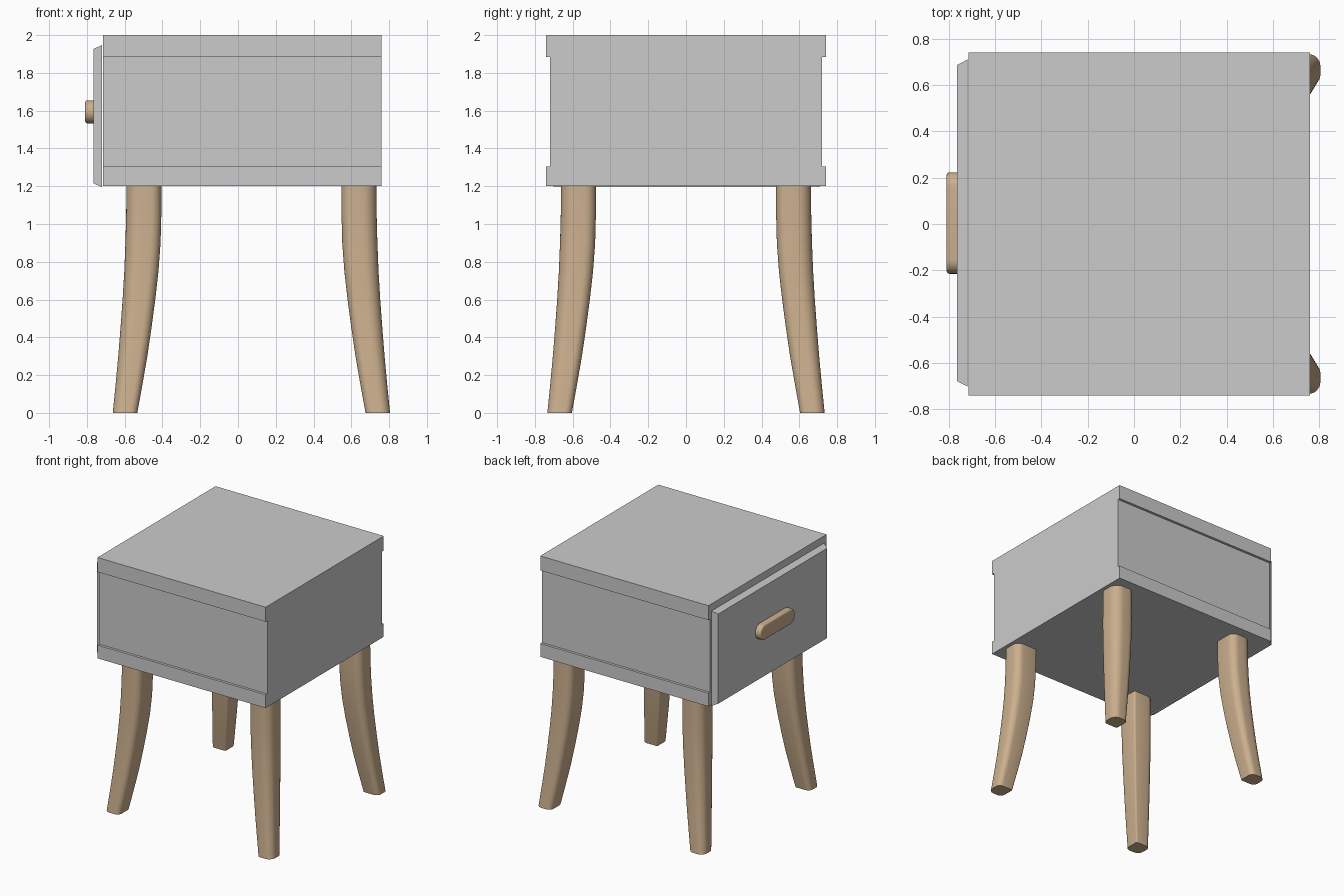
import bpy, bmesh, math

if "Cube" in bpy.data.objects:
    bpy.data.objects.remove(bpy.data.objects["Cube"])


def material(name, rgb):
    m = bpy.data.materials.new(name)
    m.diffuse_color = (*rgb, 1)
    m.use_nodes = True
    m.node_tree.nodes["Principled BSDF"].inputs["Base Color"].default_value = m.diffuse_color
    return m


GREY = material("light grey paint", (0.6, 0.6, 0.6))
WOOD = material("light wood", (0.60, 0.43, 0.27))


def loft(name, rings, mat, smooth=False, bevel=0):
    """Skin a list of equal-length closed rings and cap both ends."""
    bm = bmesh.new()
    vs = [[bm.verts.new(p) for p in ring] for ring in rings]
    n = len(vs[0])
    for a, b in zip(vs, vs[1:]):
        for i in range(n):
            j = (i + 1) % n
            bm.faces.new((a[i], a[j], b[j], b[i]))
    bm.faces.new(vs[0][::-1])
    bm.faces.new(vs[-1])
    bmesh.ops.recalc_face_normals(bm, faces=bm.faces)
    me = bpy.data.meshes.new(name)
    bm.to_mesh(me)
    bm.free()
    me.materials.append(mat)
    ob = bpy.data.objects.new(name, me)
    bpy.context.collection.objects.link(ob)
    if smooth:
        bpy.ops.object.select_all(action='DESELECT')
        ob.select_set(True)
        bpy.context.view_layer.objects.active = ob
        bpy.ops.object.shade_smooth_by_angle(angle=math.radians(50))
    return ob


def arc(cx, cy, r, a0, a1, n):
    return [(cx + r * math.cos(math.radians(a0 + (a1 - a0) * i / n)),
             cy + r * math.sin(math.radians(a0 + (a1 - a0) * i / n)))
            for i in range(n + 1)]


# Cabinet: stepped side profile extruded along x
half = [(0.74, 1.2), (0.74, 1.305), (0.72, 1.305), (0.72, 1.885), (0.74, 1.885), (0.74, 2.0)]
profile = half + [(-y, z) for y, z in reversed(half)]
loft("cabinet", [[(x, y, z) for y, z in profile] for x in (-0.715, 0.761)], GREY)


# Drawer front: panel with slanted edges
def rect(x, y, z0, z1):
    c = 0.004
    return [(x, c - y, z0), (x, c + y, z0), (x, c + y, z1), (x, c - y, z1)]


loft("drawer_front", [rect(-0.72, 0.706, 1.195, 1.947), rect(-0.764, 0.683, 1.215, 1.927)], GREY)


# Handle: pill shape with a rounded outer edge
def pill(x, inset):
    r = 0.061 - inset
    pts = arc(0.162, 0, r, -90, 90, 14) + arc(-0.154, 0, r, 90, 270, 14)
    return [(x, y, 1.594 + z) for y, z in pts]


loft("drawer_handle",
     [pill(-0.76, 0), pill(-0.797, 0), pill(-0.804, 0.002), pill(-0.808, 0.006), pill(-0.81, 0.013)],
     WOOD, smooth=True)

# Legs: rounded section with a tighter inner corner, splaying out to the foot
section = (arc(-0.85, -0.85, 0.15, 180, 270, 3) + arc(0.4, -0.4, 0.6, -90, 0, 7)
           + arc(0.2, 0.2, 0.8, 0, 90, 8) + arc(-0.4, 0.4, 0.6, 90, 180, 7))
# height, inner edge, outer edge (along y)
stations = [(0, 0.604, 0.734), (0.15, 0.577, 0.719), (0.3, 0.551, 0.705), (0.45, 0.529, 0.693),
            (0.6, 0.509, 0.682), (0.75, 0.492, 0.673), (0.9, 0.481, 0.667),
            (1.05, 0.477, 0.663), (1.21, 0.477, 0.661)]
for sx, xn in ((-1, "front"), (1, "back")):
    for sy, yn in ((-1, "right"), (1, "left")):
        rings = [[(0.071 + sx * ((a + b) / 2 + u * (b - a) / 2),
                   sy * ((a + b) / 2 + v * (b - a) / 2), z) for u, v in section]
                 for z, a, b in stations]
        loft(f"{xn}_{yn}_leg", rings, WOOD, smooth=True)
